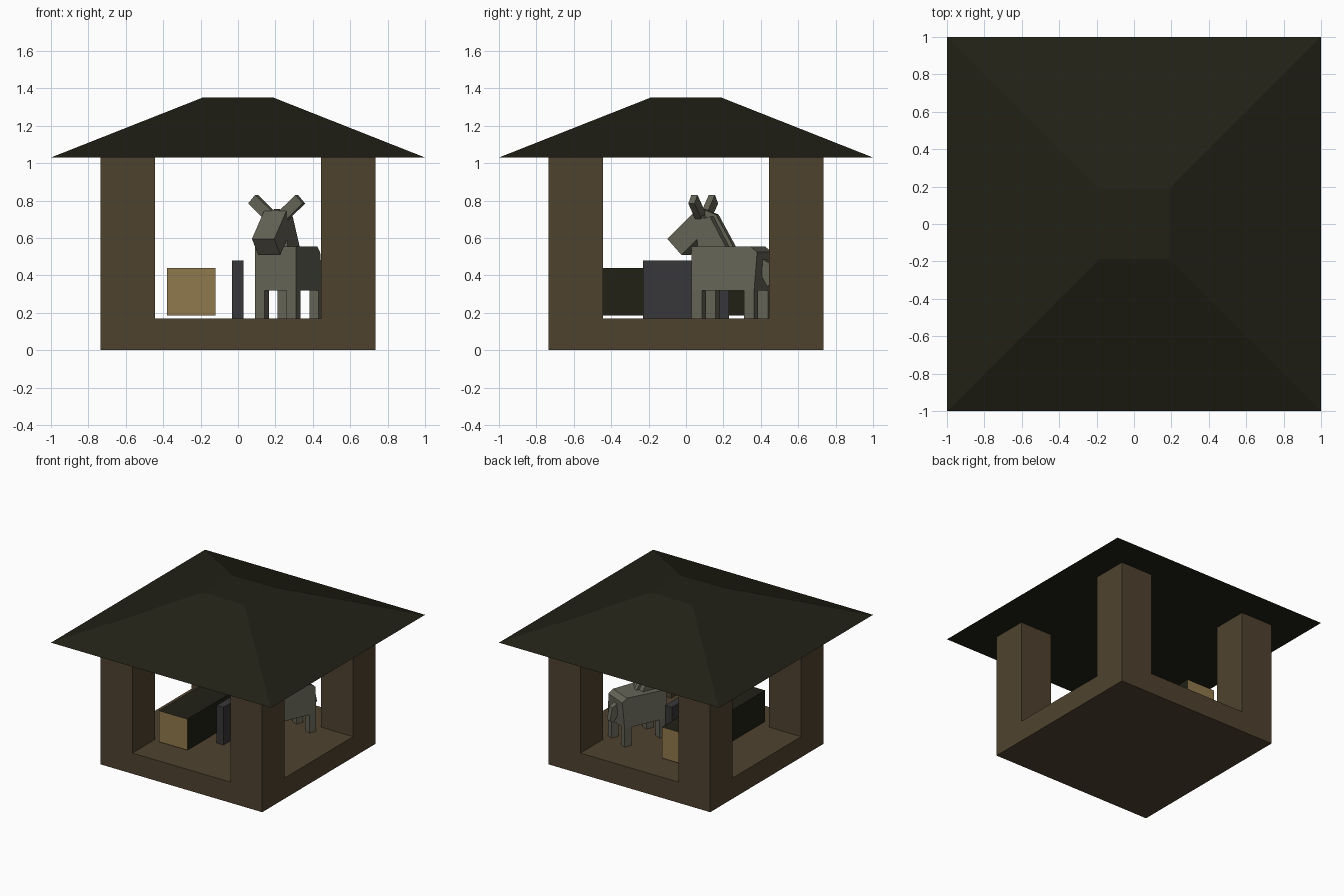
import bpy, bmesh, math
from mathutils import Matrix, Vector

if "Cube" in bpy.data.objects:
    bpy.data.objects.remove(bpy.data.objects["Cube"])


def material(name, rgb):
    m = bpy.data.materials.new(name)
    m.diffuse_color = (*rgb, 1)
    m.use_nodes = True
    m.node_tree.nodes["Principled BSDF"].inputs["Base Color"].default_value = m.diffuse_color
    return m


WOOD = material("wood", (0.078, 0.055, 0.028))
ROOF = material("dark_roof", (0.015, 0.015, 0.008))
HAY = material("straw", (0.28, 0.19, 0.073))
STONE = material("dark_grey", (0.038, 0.037, 0.041))
FUR = material("grey_fur", (0.13, 0.127, 0.095))


def finish(name, bm, *mats):
    bmesh.ops.recalc_face_normals(bm, faces=bm.faces)
    me = bpy.data.meshes.new(name)
    bm.to_mesh(me)
    bm.free()
    for m in mats:
        me.materials.append(m)
    ob = bpy.data.objects.new(name, me)
    bpy.context.collection.objects.link(ob)
    return ob


def box(name, lo, hi, *mats):
    lo, hi = Vector(lo), Vector(hi)
    bm = bmesh.new()
    bmesh.ops.create_cube(bm, size=1, matrix=Matrix.Translation((lo + hi) / 2)
                          @ Matrix.Diagonal((*(hi - lo), 1)))
    return finish(name, bm, *mats)


# Base slab with four square corner posts
box("base", (-0.735, -0.735, 0), (0.735, 0.735, 0.17), WOOD)
for sx in (-1, 1):
    for sy in (-1, 1):
        x, y = sorted((sx * 0.445, sx * 0.735)), sorted((sy * 0.445, sy * 0.735))
        box("corner_post", (x[0], y[0], 0.17), (x[1], y[1], 1.03), WOOD)

# Hipped roof with a flat top
bm = bmesh.new()
bmesh.ops.create_cone(bm, cap_ends=True, segments=4, radius1=math.sqrt(2),
                      radius2=0.19 * math.sqrt(2), depth=0.32,
                      matrix=Matrix.Translation((0, 0, 1.19)) @ Matrix.Rotation(math.pi / 4, 4, 'Z'))
finish("roof", bm, ROOF)

# Long bale: dark sides, straw ends
bale = box("bale", (-0.38, -0.485, 0.185), (-0.12, 0.485, 0.44), ROOF, HAY)
for f in bale.data.polygons:
    f.material_index = int(abs(f.normal.y) > 0.5)

# Middle divider
box("divider", (-0.033, -0.23, 0.17), (0.03, 0.23, 0.48), STONE)

# Donkey frame: local x forward, y to its left, turned toward the front
angle = math.radians(23.5)
frame = Matrix.Translation((0.273, 0.245, 0)) @ Matrix.Rotation(-math.pi / 2 - angle, 4, 'Z')


def slab(name, profile, half, centre=0):
    """Extrude a side profile (forward, height) across the donkey's width."""
    bm = bmesh.new()
    face = bm.faces.new([bm.verts.new((u, centre - half, z)) for u, z in profile])
    ext = bmesh.ops.extrude_face_region(bm, geom=[face])["geom"]
    bmesh.ops.translate(bm, vec=(0, 2 * half, 0),
                        verts=[v for v in ext if isinstance(v, bmesh.types.BMVert)])
    ob = finish(name, bm, FUR)
    ob.matrix_world = frame
    return ob


body = slab("donkey_body", [(0.182, 0.32), (0.182, 0.555), (-0.15, 0.555),
                            (-0.19, 0.525), (-0.182, 0.32)], 0.12)
# Slightly narrowed rump
for v in body.data.vertices:
    if v.co.x < -0.1 and v.co.z > 0.5:
        v.co.y *= 0.82

slab("donkey_neck", [(0.0, 0.54), (0.17, 0.54), (0.175, 0.60), (0.19, 0.69), (0.10, 0.715)], 0.065)
slab("donkey_mane", [(-0.015, 0.555), (0.02, 0.555), (0.15, 0.70), (0.165, 0.755), (0.085, 0.725)], 0.018)
slab("donkey_head", [(0.348, 0.595), (0.266, 0.51), (0.097, 0.665), (0.179, 0.75)], 0.065)
slab("donkey_tail", [(-0.18, 0.49), (-0.23, 0.465), (-0.25, 0.36), (-0.215, 0.34), (-0.18, 0.40)], 0.022)

# Four legs and two splayed ears
for s in (-1, 1):
    for name, u in (("front_leg", 0.152), ("back_leg", -0.152)):
        slab("donkey_" + name, [(u - 0.03, 0.17), (u + 0.03, 0.17),
                                (u + 0.03, 0.33), (u - 0.03, 0.33)], 0.0275, s * 0.0925)
    bm = bmesh.new()
    bmesh.ops.create_cube(bm, size=1, matrix=Matrix.Translation((0.167, s * 0.082, 0.757))
                          @ Matrix.Rotation(-s * math.radians(48), 4, 'X')
                          @ Matrix.Diagonal((0.036, 0.062, 0.15, 1)))
    finish("donkey_ear", bm, FUR).matrix_world = frame
